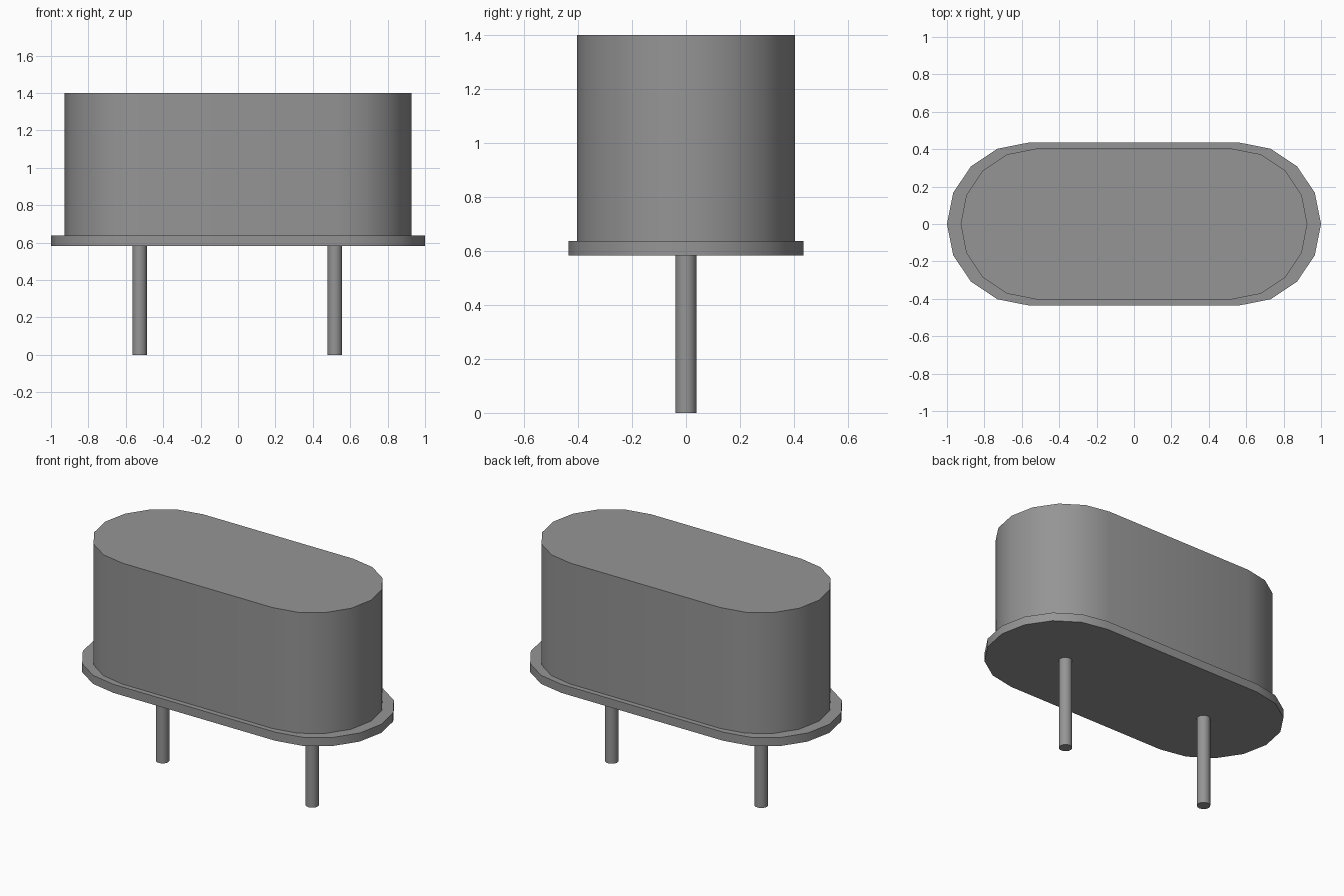
import bpy, bmesh
from math import radians, cos, sin, pi

cube = bpy.data.objects.get("Cube")
if cube:
    bpy.data.objects.remove(cube, do_unlink=True)

metal = bpy.data.materials.new("grey metal")
metal.use_nodes = True
colour = (0.3, 0.3, 0.3, 1)
metal.diffuse_color = colour
metal.node_tree.nodes["Principled BSDF"].inputs["Base Color"].default_value = colour


def finish(obj):
    """Apply the metal and smooth the rounded walls, keeping rims sharp."""
    obj.data.materials.append(metal)
    bpy.ops.object.select_all(action="DESELECT")
    obj.select_set(True)
    bpy.context.view_layer.objects.active = obj
    bpy.ops.object.shade_smooth_by_angle(angle=radians(35))


def stadium(name, half_length, radius, bottom, top, steps=8):
    """Upright prism with straight sides and half-round ends."""
    outline = []
    for side, start in ((1, -pi / 2), (-1, pi / 2)):
        for i in range(steps + 1):
            a = start + pi * i / steps
            outline.append((side * (half_length - radius) + radius * cos(a), radius * sin(a)))
    bm = bmesh.new()
    base = bm.faces.new([bm.verts.new((x, y, bottom)) for x, y in outline])
    cap = bmesh.ops.extrude_face_region(bm, geom=[base], use_keep_orig=True)
    moved = [v for v in cap["geom"] if isinstance(v, bmesh.types.BMVert)]
    bmesh.ops.translate(bm, verts=moved, vec=(0, 0, top - bottom))
    bmesh.ops.recalc_face_normals(bm, faces=bm.faces)
    mesh = bpy.data.meshes.new(name)
    bm.to_mesh(mesh)
    bm.free()
    obj = bpy.data.objects.new(name, mesh)
    bpy.context.collection.objects.link(obj)
    finish(obj)


# Base flange and tall can
stadium("base_flange", 1.0, 0.435, 0.583, 0.637)
stadium("can", 0.927, 0.403, 0.637, 1.4)

# Two wire legs, set just inside the flange
for name, x in (("right_pin", -0.526), ("left_pin", 0.518)):
    bpy.ops.mesh.primitive_cylinder_add(vertices=16, radius=0.039, depth=0.59,
                                        location=(x, 0, 0.295))
    pin = bpy.context.object
    pin.name = name
    finish(pin)
